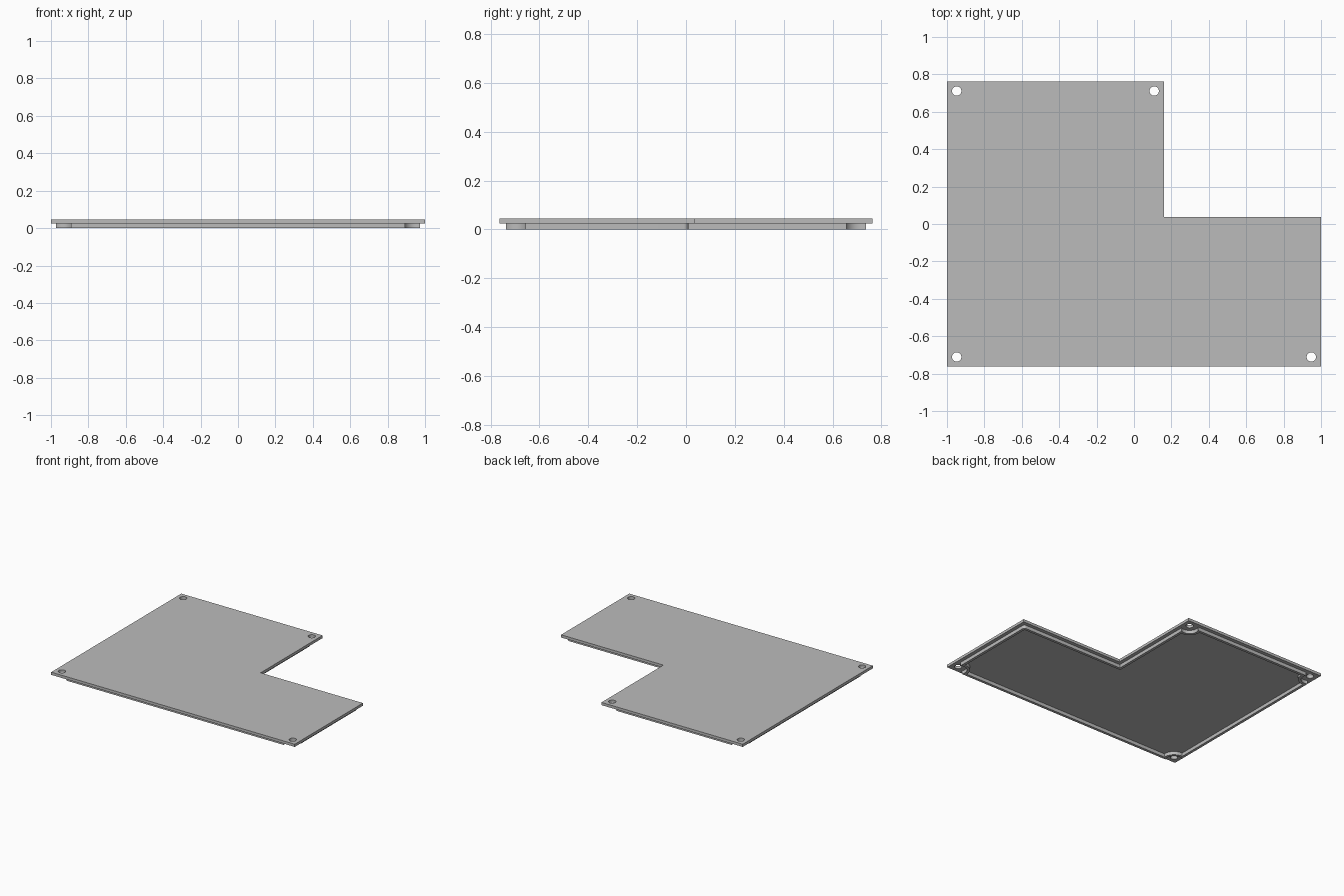
import bpy, bmesh
from math import sin, cos, atan2, sqrt, pi

cube = bpy.data.objects.get("Cube")
if cube:
    bpy.data.objects.remove(cube)

HX, HY = 1.0, 0.763            # half sizes of the L-shaped plate
NOTCH_X, NOTCH_Y = 0.16, 0.037  # inner corner of the L
HOLE_IN, HOLE_R = 0.052, 0.025
PLATE_Z, TOP_Z = 0.025, 0.045
LIP_INSET, LIP_WALL, BOSS_R = 0.027, 0.02, 0.06

# Corners counter-clockwise: x, y, outward signs, kind
CORNERS = [
    (-HX, -HY, -1, -1, "hole"),
    (HX, -HY, 1, -1, "hole"),
    (HX, NOTCH_Y, 1, 1, "round"),
    (NOTCH_X, NOTCH_Y, 1, 1, "plain"),
    (NOTCH_X, HY, 1, 1, "hole"),
    (-HX, HY, -1, 1, "hole"),
]

grey = bpy.data.materials.new("grey plastic")
grey.use_nodes = True
colour = (0.5, 0.5, 0.5, 1)
grey.diffuse_color = colour
grey.node_tree.nodes["Principled BSDF"].inputs["Base Color"].default_value = colour


def arc(cx, cy, r, start, end, steps, sx=1, sy=1):
    angles = [start + (end - start) * i / steps for i in range(steps + 1)]
    return [(cx + sx * r * cos(a), cy + sy * r * sin(a)) for a in angles]


def outline(inset, boss, fillet):
    """L outline moved inwards, curving around the screw holes."""
    path = []
    for x, y, sx, sy, kind in CORNERS:
        px, py = x - sx * inset, y - sy * inset
        if kind == "hole" and boss:
            d = HOLE_IN - inset
            a = atan2(sqrt(boss * boss - d * d), d)
            pts = arc(x - sx * HOLE_IN, y - sy * HOLE_IN, boss,
                      -a, a - 1.5 * pi, 20, sx, sy)
        elif kind == "round" and fillet:
            pts = arc(px - fillet, py - fillet, fillet, 0, pi / 2, 8)
        else:
            pts = [(px, py)]
        path += pts if sx * sy > 0 else pts[::-1]
    return path


def slab(name, loops, z0, z1):
    """Solid slab from an outer loop and any inner loops."""
    curve = bpy.data.curves.new(name, "CURVE")
    curve.dimensions = "2D"
    curve.fill_mode = "BOTH"
    curve.extrude = (z1 - z0) / 2
    for loop in loops:
        spline = curve.splines.new("POLY")
        spline.points.add(len(loop) - 1)
        for point, (x, y) in zip(spline.points, loop):
            point.co = (x, y, 0, 1)
        spline.use_cyclic_u = True
    helper = bpy.data.objects.new(name + " profile", curve)
    bpy.context.collection.objects.link(helper)
    graph = bpy.context.evaluated_depsgraph_get()
    mesh = bpy.data.meshes.new_from_object(helper.evaluated_get(graph))
    bpy.data.objects.remove(helper)

    bm = bmesh.new()
    bm.from_mesh(mesh)
    bmesh.ops.remove_doubles(bm, verts=bm.verts, dist=0.0002)
    bmesh.ops.recalc_face_normals(bm, faces=bm.faces)
    bmesh.ops.translate(bm, verts=bm.verts, vec=(0, 0, (z0 + z1) / 2))
    bm.to_mesh(mesh)
    bm.free()

    mesh.materials.clear()
    mesh.materials.append(grey)
    obj = bpy.data.objects.new(name, mesh)
    bpy.context.collection.objects.link(obj)
    bpy.ops.object.select_all(action="DESELECT")
    obj.select_set(True)
    bpy.context.view_layer.objects.active = obj
    bpy.ops.object.shade_smooth_by_angle(angle=pi / 6)
    return obj


# Cover plate with four screw holes
holes = [arc(x - sx * HOLE_IN, y - sy * HOLE_IN, HOLE_R, 0, 2 * pi, 40)[:-1]
         for x, y, sx, sy, kind in CORNERS if kind == "hole"]
slab("cover_plate", [outline(0, 0, 0)] + holes, PLATE_Z, TOP_Z)

# Locating lip under the plate, bending inwards around the holes
slab("locating_lip", [outline(LIP_INSET, BOSS_R, 0.02),
                      outline(LIP_INSET + LIP_WALL, BOSS_R + LIP_WALL, 0)],
     0, PLATE_Z)
